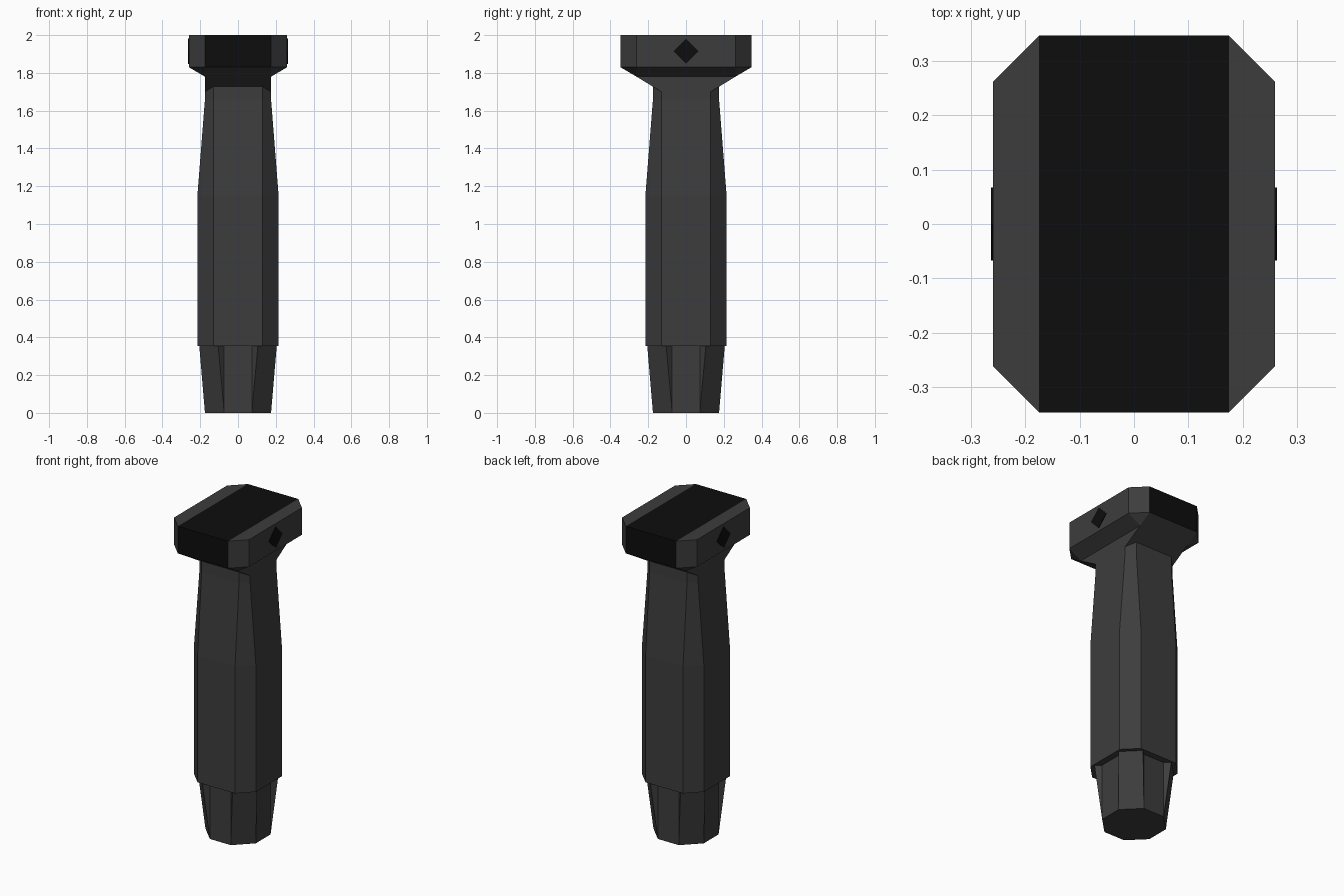
import bpy, bmesh

if "Cube" in bpy.data.objects:
    bpy.data.objects.remove(bpy.data.objects["Cube"])


def material(name, value):
    m = bpy.data.materials.new(name)
    m.diffuse_color = (value, value, value, 1)
    m.use_nodes = True
    m.node_tree.nodes["Principled BSDF"].inputs["Base Color"].default_value = m.diffuse_color
    return m


GREY = material("dark grey polymer", 0.046)
BLACK = material("black rubber", 0.004)


def octagon(hx, hy, fx, fy, zx, zy=None):
    """Chamfered rectangle: half sizes, half flat lengths, height of side and front corners."""
    zy = zx if zy is None else zy
    return [(fx, -hy, zy), (hx, -fy, zx), (hx, fy, zx), (fx, hy, zy),
            (-fx, hy, zy), (-hx, fy, zx), (-hx, -fy, zx), (-fx, -hy, zy)]


def loft(rings, cap_start=True, cap_end=True):
    """Skin a stack of equally sized rings, merging repeated corners."""
    bm = bmesh.new()
    vs = [[bm.verts.new(p) for p in r] for r in rings]
    n = len(vs[0])
    for a, b in zip(vs, vs[1:]):
        for i in range(n):
            j = (i + 1) % n
            bm.faces.new((a[i], a[j], b[j], b[i]))
    if cap_start:
        bm.faces.new(vs[0][::-1])
    if cap_end:
        bm.faces.new(vs[-1])
    bmesh.ops.remove_doubles(bm, verts=bm.verts, dist=1e-4)
    bm.normal_update()
    return bm


def finish(bm, name, mats):
    me = bpy.data.meshes.new(name)
    bm.to_mesh(me)
    bm.free()
    for m in mats:
        me.materials.append(m)
    ob = bpy.data.objects.new(name, me)
    bpy.context.collection.objects.link(ob)
    return ob


# Grip shaft: straight, then tapered towards the neck
neck = octagon(0.175, 0.175, 0.13, 0.13, 1.70, 1.727)
shaft = [octagon(0.215, 0.215, 0.13, 0.13, 0.355),
         octagon(0.215, 0.215, 0.13, 0.13, 1.15),
         octagon(0.175, 0.175, 0.13, 0.13, 1.66), neck]
finish(loft(shaft, cap_end=False), "grip_shaft", [GREY])

# Mount head: flared underside, chamfered block
mount = [neck,
         octagon(0.175, 0.262, 0.175, 0.262, 1.78),
         octagon(0.26, 0.347, 0.175, 0.262, 1.83),
         octagon(0.26, 0.347, 0.175, 0.262, 2.0)]
bm = loft(mount, cap_start=False)
# Split the top into a centre pad and two side strips
for x in (-0.175, 0.175):
    ends = [v for v in bm.verts if abs(v.co.x - x) < 1e-3 and v.co.z > 1.99]
    bmesh.ops.connect_verts(bm, verts=ends)
bm.normal_update()
# Black centre pad and end faces
for f in bm.faces:
    c = f.calc_center_median()
    top = f.normal.z > 0.9 and abs(c.x) < 0.1
    end = abs(f.normal.y) > 0.95
    f.material_index = 1 if (top or end) and c.z > 1.85 else 0
finish(bm, "mount_head", [GREY, BLACK])

# End cap: vertical flats recessed between flared corner ribs
def cap_ring(flat, rib_flat, rib_half, z):
    ring = []
    for c, s in ((1, 0), (0, 1), (-1, 0), (0, -1)):
        for x, y in ((-flat, -0.175), (flat, -0.175),
                     (rib_flat, -rib_half), (rib_half, -rib_flat)):
            ring.append((x * c - y * s, x * s + y * c, z))
    return ring


finish(loft([cap_ring(0.073, 0.073, 0.175, 0),
             cap_ring(0.073, 0.105, 0.205, 0.355)]), "end_cap", [GREY])

# Diamond plates on both sides of the head
for side, label in ((1, "right"), (-1, "left")):
    r = 0.067
    pts = [(0, -r), (r, 0), (0, r), (-r, 0)]
    rings = [[(side * x, side * y, 1.915 + z) for y, z in pts] for x in (0.258, 0.2635)]
    finish(loft(rings), "diamond_plate_" + label, [BLACK])
